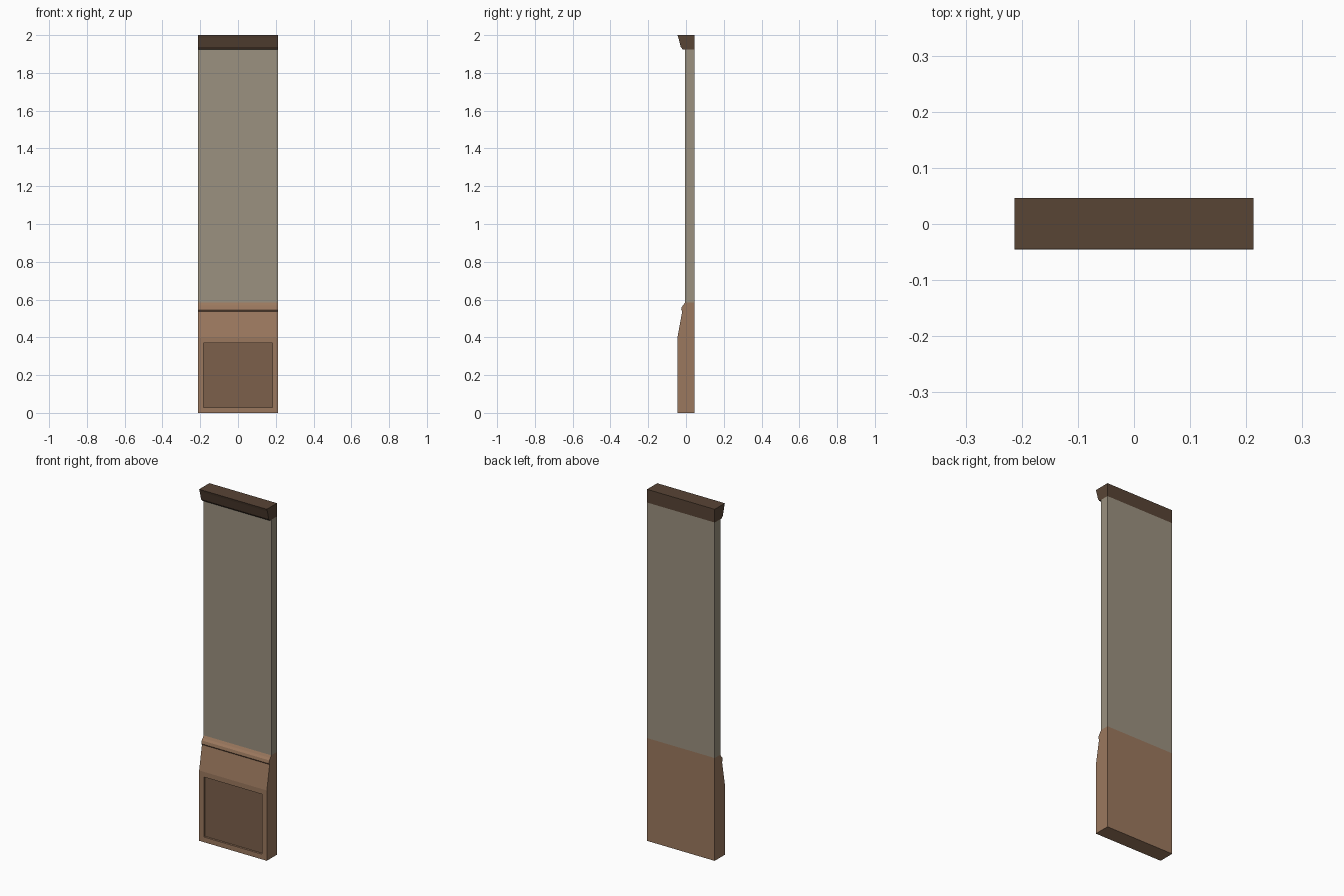
import bpy, bmesh

if "Cube" in bpy.data.objects:
    bpy.data.objects.remove(bpy.data.objects["Cube"])

HALF_W = 0.213
BACK = 0.046


def material(name, rgb):
    m = bpy.data.materials.new(name)
    m.diffuse_color = (*rgb, 1)
    m.use_nodes = True
    m.node_tree.nodes["Principled BSDF"].inputs["Base Color"].default_value = m.diffuse_color
    return m


def prism(name, profile, mats, edit=None):
    """Extrude a (y, z) side profile across the full width."""
    bm = bmesh.new()
    face = bm.faces.new([bm.verts.new((-HALF_W, y, z)) for y, z in profile])
    ext = bmesh.ops.extrude_face_region(bm, geom=[face], use_keep_orig=True)
    verts = [g for g in ext["geom"] if isinstance(g, bmesh.types.BMVert)]
    bmesh.ops.translate(bm, verts=verts, vec=(2 * HALF_W, 0, 0))
    bmesh.ops.recalc_face_normals(bm, faces=bm.faces[:])
    bm.normal_update()
    if edit:
        edit(bm)
    me = bpy.data.meshes.new(name)
    bm.to_mesh(me)
    bm.free()
    for m in mats:
        me.materials.append(m)
    ob = bpy.data.objects.new(name, me)
    bpy.context.collection.objects.link(ob)
    return ob


plaster = material("plaster", (0.33, 0.285, 0.215))
wood = material("wood", (0.33, 0.19, 0.113))
inset_wood = material("inset_wood", (0.20, 0.117, 0.07))
dark_wood = material("dark_wood", (0.098, 0.058, 0.036))


def recess(bm):
    """Sink a framed panel into the lower front face."""
    front = next(f for f in bm.faces
                 if f.normal.y < -0.99 and f.calc_center_median().z < 0.3)
    bmesh.ops.inset_region(bm, faces=[front], thickness=0.0415)
    bmesh.ops.inset_region(bm, faces=[front], thickness=0.0005, depth=-0.01)
    front.material_index = 1


def seam(bm):
    """Horizontal seam in the wall panel."""
    bmesh.ops.bisect_plane(bm, geom=bm.verts[:] + bm.edges[:] + bm.faces[:],
                           plane_co=(0, 0, 1.625), plane_no=(0, 0, 1))


# Wainscot base with sloped upper part and overhanging bead
prism("wainscot_base",
      [(BACK, 0), (-0.045, 0), (-0.045, 0.40), (-0.020, 0.538),
       (-0.026, 0.545), (-0.022, 0.562), (-0.013, 0.572), (-0.005, 0.585),
       (BACK, 0.585)], [wood, inset_wood], recess)

# Plain wall panel
prism("wall_panel",
      [(BACK, 0.585), (-0.005, 0.585), (-0.005, 1.925), (BACK, 1.925)],
      [plaster], seam)

# Cornice with tapered front
prism("cornice",
      [(BACK, 1.925), (-0.018, 1.925), (-0.028, 1.938), (-0.040, 1.985),
       (-0.045, 2.0), (BACK, 2.0)], [dark_wood])
